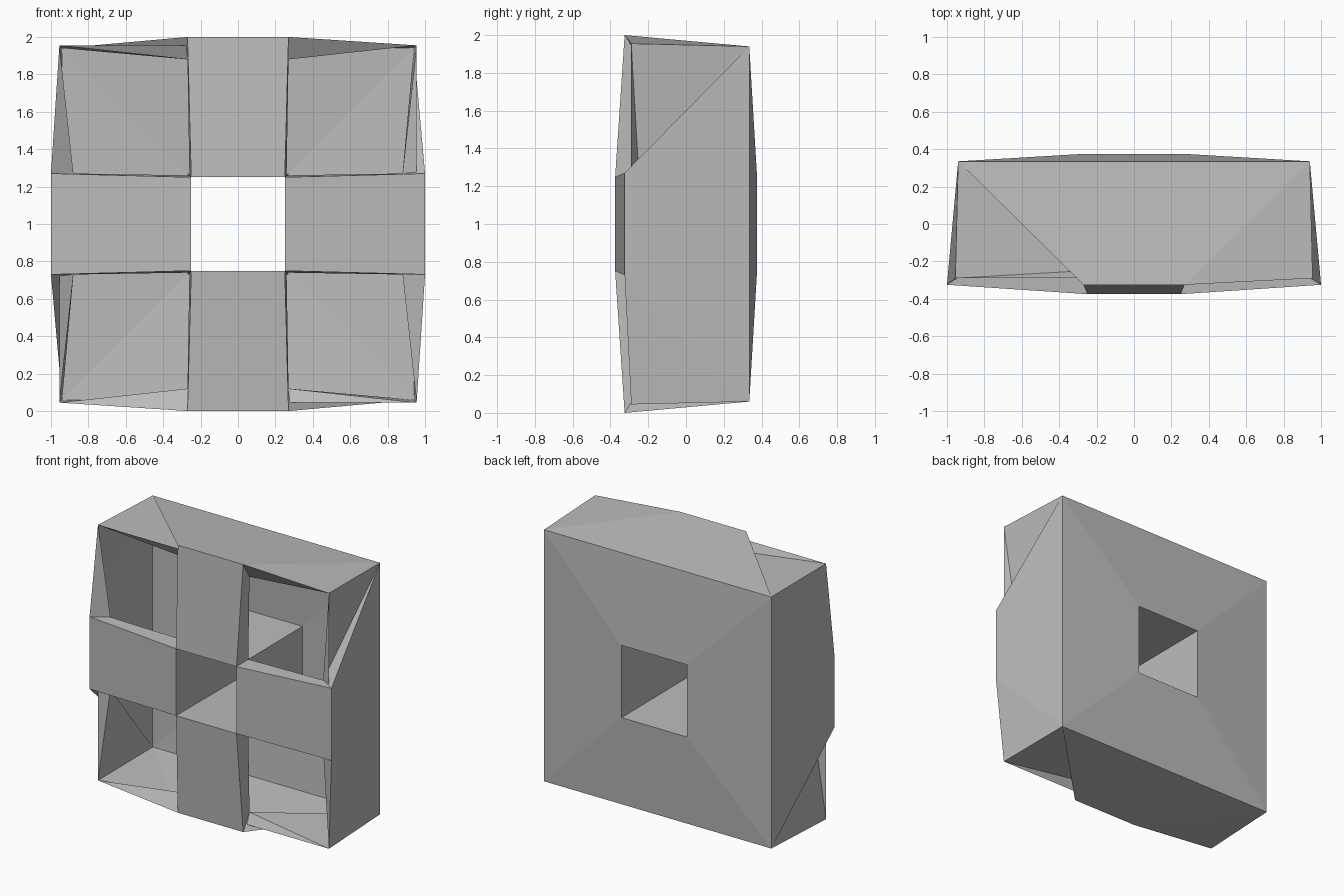
import bpy
import bmesh
from mathutils import Vector, Matrix
from math import radians

cube = bpy.data.objects.get("Cube")
if cube:
    bpy.data.objects.remove(cube, do_unlink=True)

# One flat material for everything
grey = bpy.data.materials.new("plain grey")
grey.use_nodes = True
colour = (0.5, 0.5, 0.5, 1)
grey.diffuse_color = colour
grey.node_tree.nodes["Principled BSDF"].inputs["Base Color"].default_value = colour

# Points of the upper quarter, measured from the centre of the opening
def pair(x, y, z):
    return Vector((-x, y, z)), Vector((x, y, z))

back_l, back_r = pair(0.94, 0.335, 0.94)          # rear corners of the case
corner_l, corner_r = pair(0.955, -0.29, 0.955)    # front corners of the case
hole_l, hole_r = pair(0.25, -0.375, 0.25)         # front of the opening
rear_l, rear_r = pair(0.27, 0.375, 0.27)          # rear of the opening
tip_l, tip_r = pair(0.27, -0.325, 1.0)            # outer end of an arm
under_l, under_r = pair(0.27, -0.25, 0.88)        # inner end of an arm
root_l, root_r = pair(0.26, -0.25, 0.26)          # arm underside at the opening

UP, DOWN = Vector((0, 0, 1)), Vector((0, 0, -1))
FRONT, BACK = Vector((0, -1, 0)), Vector((0, 1, 0))
LEFT, RIGHT = Vector((-1, 0, 0)), Vector((1, 0, 0))


def build(name, faces):
    """Repeat the quarter's faces four times around the opening."""
    bm = bmesh.new()
    for quarter in range(4):
        turn = Matrix.Rotation(radians(90 * quarter), 4, 'Y')
        for points, toward in faces:
            face = bm.faces.new([bm.verts.new(turn @ p + UP) for p in points])
            face.normal_update()
            if face.normal.dot(turn @ toward) < 0:
                face.normal_flip()
    bmesh.ops.remove_doubles(bm, verts=bm.verts[:], dist=0.0005)
    mesh = bpy.data.meshes.new(name)
    bm.to_mesh(mesh)
    bm.free()
    mesh.materials.append(grey)
    obj = bpy.data.objects.new(name, mesh)
    bpy.context.collection.objects.link(obj)
    return obj


# Shallow pyramid back with the square opening
build("back_plate", [((back_l, back_r, rear_r, rear_l), BACK)])

# Square tunnel from front to back
build("tunnel", [((hole_l, hole_r, rear_r, rear_l), DOWN)])

# Outer walls: sunken corner at one end, straight corner at the other
build("outer_walls", [
    ((back_l, back_r, tip_r, tip_l), UP),
    ((back_r, corner_r, tip_r), UP),
    ((back_l, corner_l, under_l), UP),
    ((back_l, tip_l, under_l), LEFT),
])

# Rims around the front pockets
build("pocket_rims", [
    ((corner_l, corner_r, under_l), FRONT),
    ((corner_r, under_r, under_l), FRONT),
    ((corner_r, tip_r, under_r), FRONT),
])

# Four front arms forming a cross
build("front_arms", [
    ((hole_l, hole_r, tip_r, tip_l), FRONT),
    ((root_l, root_r, under_r, under_l), BACK),
    ((hole_l, tip_l, under_l, root_l), LEFT),
    ((hole_r, tip_r, under_r, root_r), RIGHT),
])
